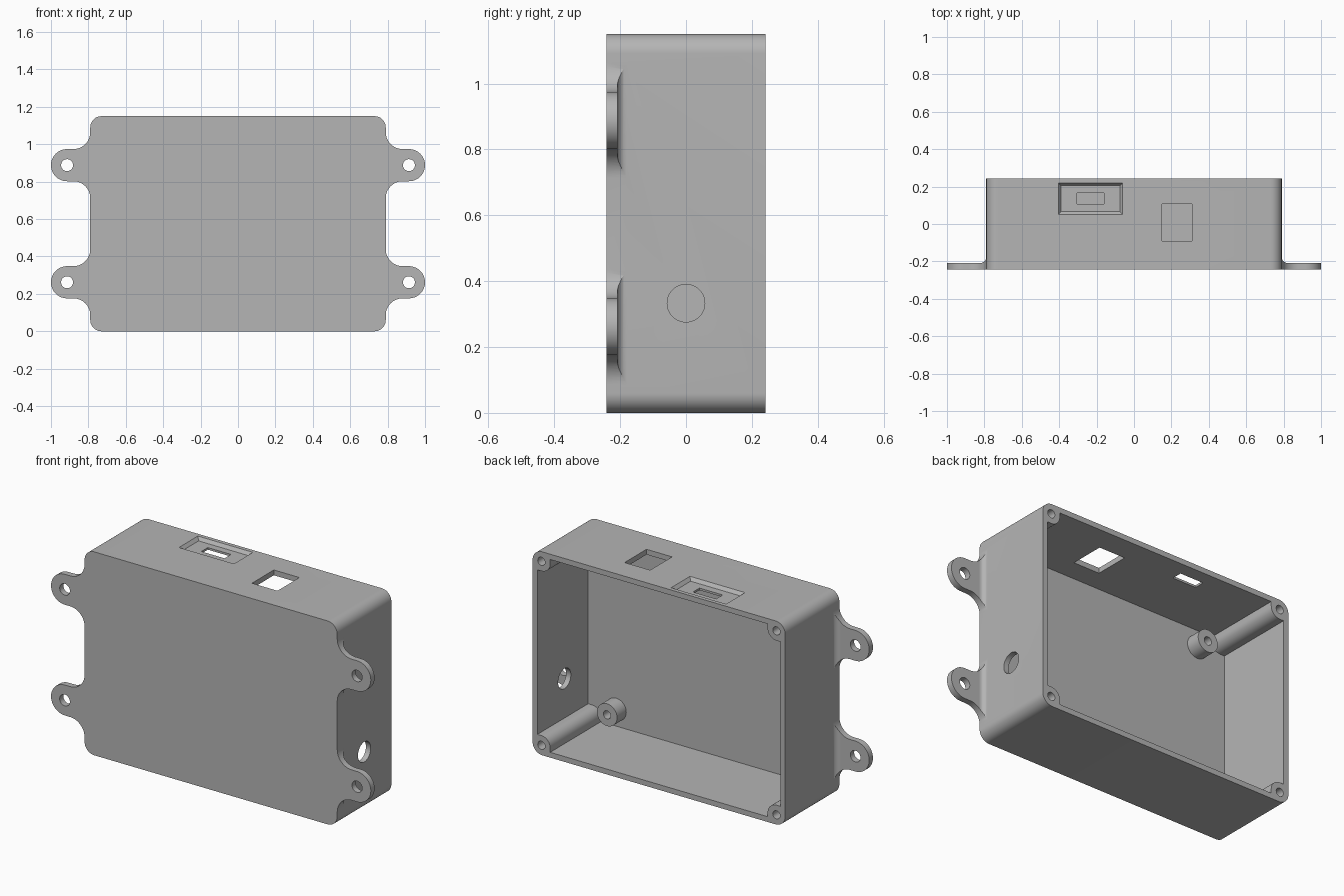
import bpy, bmesh, math
from mathutils import Vector

if "Cube" in bpy.data.objects:
    bpy.data.objects.remove(bpy.data.objects["Cube"])

grey = bpy.data.materials.new("light_grey_plastic")
grey.diffuse_color = (0.46, 0.46, 0.46, 1)
grey.use_nodes = True
grey.node_tree.nodes["Principled BSDF"].inputs["Base Color"].default_value = grey.diffuse_color


def arc(cx, cz, r, a0, a1, n=12):
    """Points along an arc, angles in degrees."""
    return [(cx + r * math.cos(math.radians(a0 + (a1 - a0) * i / n)),
             cz + r * math.sin(math.radians(a0 + (a1 - a0) * i / n))) for i in range(n + 1)]


def loft(name, lower, upper):
    """Closed solid between two matching loops of 3D points."""
    bm = bmesh.new()
    a = [bm.verts.new(p) for p in lower]
    b = [bm.verts.new(p) for p in upper]
    n = len(a)
    bm.faces.new(a)
    bm.faces.new(b[::-1])
    for i in range(n):
        bm.faces.new((a[i], b[i], b[(i + 1) % n], a[(i + 1) % n]))
    bmesh.ops.recalc_face_normals(bm, faces=bm.faces)
    me = bpy.data.meshes.new(name)
    bm.to_mesh(me)
    bm.free()
    me.materials.append(grey)
    ob = bpy.data.objects.new(name, me)
    bpy.context.collection.objects.link(ob)
    return ob


def prism_y(name, pts, y0, y1):
    return loft(name, [(x, y0, z) for x, z in pts], [(x, y1, z) for x, z in pts])


def rod(name, x, z, r, y0, y1, n=40):
    return prism_y(name, arc(x, z, r, 0, 360, n)[:-1], y0, y1)


def rect_z(name, low, high, z0, z1):
    """Vertical solid between two rectangles (x0, x1, y0, y1)."""
    def loop(r, z):
        return [(r[0], r[2], z), (r[1], r[2], z), (r[1], r[3], z), (r[0], r[3], z)]
    return loft(name, loop(low, z0), loop(high, z1))


def boolean(target, tool, op):
    tool.hide_render = True
    m = target.modifiers.new(op.lower(), 'BOOLEAN')
    m.operation, m.object, m.solver = op, tool, 'EXACT'
    bpy.context.view_layer.objects.active = target
    bpy.ops.object.modifier_apply(modifier=m.name)
    bpy.data.objects.remove(tool)


HX, HY, H, WALL = 0.79, 0.242, 1.15, 0.03
MID = H / 2
MIRRORS = [(1, 1), (-1, 1), (-1, -1), (1, -1)]


def four_way(quarter):
    """Mirror the upper right quarter outline into a full closed loop."""
    out = []
    for sx, sz in MIRRORS:
        q = [(sx * x, MID + sz * (z - MID)) for x, z in quarter]
        out += q if sx * sz > 0 else q[::-1]
    return out


# Outer shell with rounded vertical corners
case = prism_y("enclosure", four_way(arc(HX - 0.06, H - 0.06, 0.06, 0, 90)), -HY, HY)

# Mounting ears: outline with flared root, trimmed by a side profile with a root fillet
R, F, EX = 0.086, 0.09, 0.914
for sx in (1, -1):
    for cz in (0.262, 0.888):
        half = arc(EX, 0, R, 0, 90, 16) + arc(HX + F, R + F, F, 270, 180, 12) + [(HX - 0.015, R + F)]
        outline = [(x, cz - z) for x, z in half[:0:-1]] + [(x, cz + z) for x, z in half]
        ear = prism_y("ear", [(sx * x, z) for x, z in outline], -HY, -0.1)
        side = [(0.7, -0.3), (1.1, -0.3), (1.1, -0.208)]
        side += arc(HX + 0.03, -0.178, 0.03, 270, 180, 8) + [(0.7, -0.178)]
        trim = loft("ear_trim", [(sx * x, y, cz - 0.3) for x, y in side],
                    [(sx * x, y, cz + 0.3) for x, y in side])
        boolean(ear, trim, 'INTERSECT')
        boolean(case, ear, 'UNION')
        boolean(case, rod("ear_hole", sx * EX, cz, 0.032, -0.4, -0.1), 'DIFFERENCE')

# Inner cavity, leaving rounded screw posts in the corners
PX, PZ, PR = 0.735, H - 0.055, 0.055
notch = [(HX - WALL, PZ - PR)] + arc(PX, PZ, PR, 270, 180) + [(PX - PR, H - WALL)]
boolean(case, prism_y("cavity", four_way(notch), -HY + WALL, 0.4), 'DIFFERENCE')

# Screw holes in the posts, and board standoffs on the floor
for sx, sz in MIRRORS:
    z = MID + sz * (PZ - MID)
    boolean(case, rod("post_hole", sx * PX, z, 0.023, -0.05, 0.4, 24), 'DIFFERENCE')
    x, z = sx * 0.585, MID + sz * 0.45
    boolean(case, rod("standoff", x, z, 0.063, -HY + 0.01, -0.13), 'UNION')
    boolean(case, rod("standoff_hole", x, z, 0.023, -HY + WALL, 0.0, 24), 'DIFFERENCE')

# Round cable hole in the right wall
ring = arc(0, 0.333, 0.057, 0, 360, 40)[:-1]
boolean(case, loft("cable_hole", [(0.7, y, z) for y, z in ring],
                   [(0.9, y, z) for y, z in ring]), 'DIFFERENCE')

# Top wall: square window, tapered recess and connector slot
window = (0.15, 0.31, -0.09, 0.106)
boolean(case, rect_z("window", window, window, 1.0, 1.3), 'DIFFERENCE')
boolean(case, rect_z("recess", (-0.39, -0.075, 0.066, 0.205),
                     (-0.405, -0.06, 0.05, 0.22), H - 0.018, H + 0.0005), 'DIFFERENCE')
slot = (-0.305, -0.16, 0.108, 0.166)
boolean(case, rect_z("slot", slot, slot, 1.0, 1.3), 'DIFFERENCE')

# Smooth the curved walls, keep the edges crisp
bpy.ops.object.select_all(action='DESELECT')
case.select_set(True)
bpy.context.view_layer.objects.active = case
bpy.ops.object.shade_smooth_by_angle(angle=math.radians(30))
